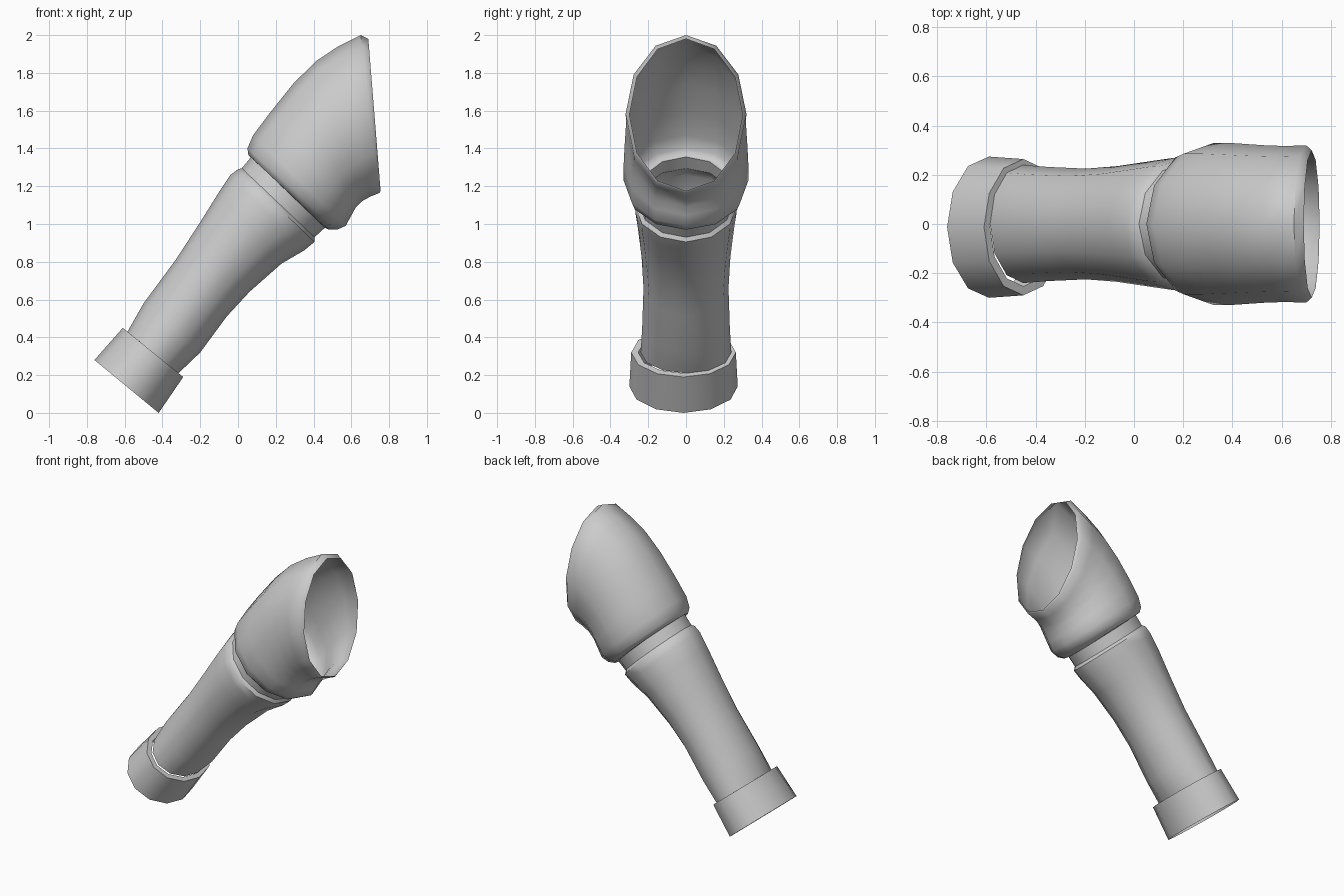
import bpy, bmesh, math

if "Cube" in bpy.data.objects:
    bpy.data.objects.remove(bpy.data.objects["Cube"])

SIDES = 12

fabric = bpy.data.materials.new("grey fabric")
fabric.diffuse_color = (0.6, 0.6, 0.6, 1)
fabric.use_nodes = True
fabric.node_tree.nodes["Principled BSDF"].inputs["Base Color"].default_value = fabric.diffuse_color


def loft(name, rings):
    """Skin a tube through rings: upper x, upper z, lower x, lower z, half width."""
    bm = bmesh.new()
    loops = []
    for ux, uz, lx, lz, w in rings:
        loop = []
        for i in range(SIDES):
            a = 2 * math.pi * i / SIDES
            c = math.cos(a)
            loop.append(bm.verts.new(((ux + lx) / 2 + (ux - lx) / 2 * c,
                                      w * math.sin(a),
                                      (uz + lz) / 2 + (uz - lz) / 2 * c)))
        loops.append(loop)
    for p, q in zip(loops, loops[1:]):
        for i in range(SIDES):
            j = (i + 1) % SIDES
            bm.faces.new((p[i], q[i], q[j], p[j]))
    # Rings run up the arm, so flip if the first wall points inward
    bm.normal_update()
    f = bm.faces[:][0]
    centre = sum((v.co for v in loops[0]), loops[0][0].co * 0) / SIDES
    if f.normal.dot(f.calc_center_median() - centre) < 0:
        bmesh.ops.reverse_faces(bm, faces=bm.faces[:])
    mesh = bpy.data.meshes.new(name)
    bm.to_mesh(mesh)
    bm.free()
    mesh.materials.append(fabric)
    obj = bpy.data.objects.new(name, mesh)
    bpy.context.collection.objects.link(obj)
    bpy.ops.object.select_all(action='DESELECT')
    obj.select_set(True)
    bpy.context.view_layer.objects.active = obj
    bpy.ops.object.shade_smooth_by_angle(angle=math.radians(50))
    return obj


# Wrist cuff with its flat step
cuff = loft("cuff", [
    (-0.76, 0.28, -0.42, 0.00, 0.287),
    (-0.61, 0.45, -0.29, 0.19, 0.277),
    (-0.585, 0.43, -0.315, 0.21, 0.24),
])
cuff.location.y = -0.013

# Long forearm sleeve, waisted near the wrist
loft("forearm_sleeve", [
    (-0.585, 0.43, -0.315, 0.21, 0.24),
    (-0.50, 0.58, -0.20, 0.32, 0.232),
    (-0.33, 0.81, -0.06, 0.51, 0.225),
    (-0.20, 1.01, 0.06, 0.64, 0.235),
    (-0.10, 1.17, 0.23, 0.79, 0.255),
    (-0.04, 1.26, 0.35, 0.86, 0.268),
    (0.00, 1.29, 0.405, 0.905, 0.27),
    (0.02, 1.295, 0.405, 0.93, 0.25),
])

# Narrow elbow collar
loft("elbow_collar", [
    (0.02, 1.295, 0.405, 0.93, 0.25),
    (0.07, 1.355, 0.46, 0.98, 0.25),
])

# Flared upper sleeve with slanted opening and rim
loft("upper_sleeve", [
    (0.07, 1.355, 0.46, 0.98, 0.25),
    (0.055, 1.365, 0.48, 0.97, 0.285),
    (0.05, 1.40, 0.525, 0.97, 0.313),
    (0.08, 1.47, 0.57, 0.99, 0.33),
    (0.17, 1.59, 0.60, 1.045, 0.33),
    (0.29, 1.74, 0.625, 1.09, 0.325),
    (0.41, 1.86, 0.655, 1.12, 0.32),
    (0.53, 1.94, 0.70, 1.145, 0.317),
    (0.65, 2.00, 0.75, 1.165, 0.32),
    (0.69, 1.98, 0.755, 1.175, 0.30),
])
